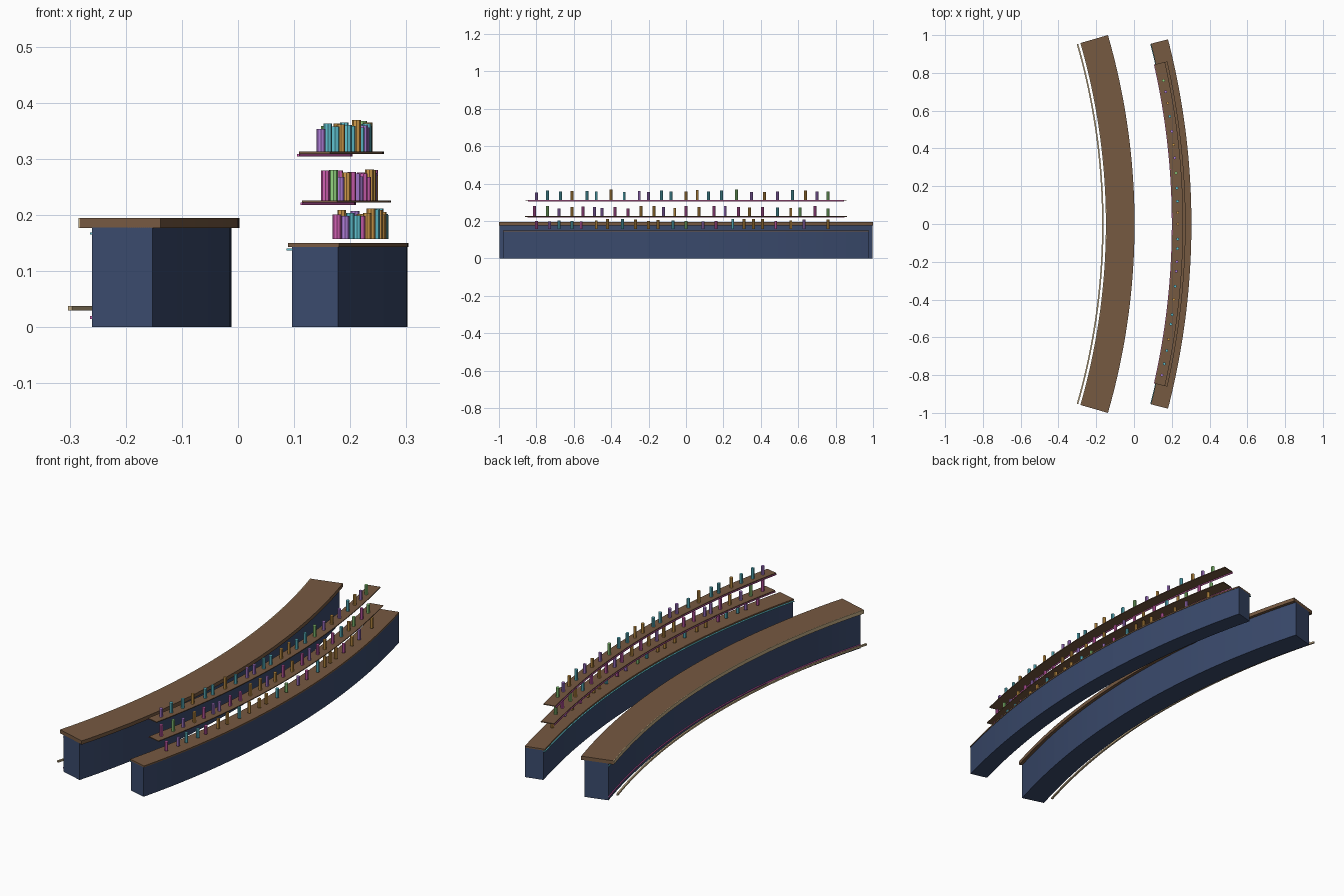
import bpy, bmesh, math, random

if "Cube" in bpy.data.objects:
    bpy.data.objects.remove(bpy.data.objects["Cube"])

random.seed(4)
CX = -3.614                      # shared centre of every arc lies on y = 0
END_BAR = math.radians(16.05)    # half sweep of front counter
END_BACK = math.radians(14.45)   # half sweep of back counter
END_SHELF = math.radians(12.79)  # half sweep of shelves


def material(name, r, g, b):
    m = bpy.data.materials.new(name)
    m.diffuse_color = (r, g, b, 1)
    m.use_nodes = True
    m.node_tree.nodes["Principled BSDF"].inputs["Base Color"].default_value = m.diffuse_color
    return m


WOOD = material("wood", 0.18, 0.10, 0.053)
NAVY = material("navy", 0.042, 0.068, 0.15)
BRASS = material("brass", 0.55, 0.42, 0.24)
GLASS = {
    "V": material("violet", 0.45, 0.22, 0.72),
    "T": material("teal", 0.12, 0.55, 0.65),
    "O": material("amber", 0.66, 0.34, 0.07),
    "G": material("green", 0.30, 0.68, 0.22),
    "P": material("pink", 0.66, 0.12, 0.46),
}


def finish(name, bm, mat):
    bmesh.ops.recalc_face_normals(bm, faces=bm.faces)
    me = bpy.data.meshes.new(name)
    bm.to_mesh(me)
    bm.free()
    me.materials.append(mat)
    ob = bpy.data.objects.new(name, me)
    bpy.context.collection.objects.link(ob)
    return ob


def arc(name, x0, x1, z0, z1, half, mat, n=48):
    """Rectangular section swept on an arc; x0, x1 are its x limits at y = 0."""
    bm = bmesh.new()
    rings = []
    for i in range(n + 1):
        a = half * (2 * i / n - 1)
        ring = []
        for x, z in ((x0, z0), (x1, z0), (x1, z1), (x0, z1)):
            r = x - CX
            ring.append(bm.verts.new((CX + r * math.cos(a), r * math.sin(a), z)))
        rings.append(ring)
    for p, q in zip(rings, rings[1:]):
        for k in range(4):
            bm.faces.new((p[k], p[(k + 1) % 4], q[(k + 1) % 4], q[k]))
    bm.faces.new(rings[0])
    bm.faces.new(rings[-1])
    return finish(name, bm, mat)


# Front counter with brass edge, foot rail and light strips
arc("counter_body", -0.124, -0.012, 0, 0.178, END_BAR, NAVY)
arc("counter_top", -0.146, 0.003, 0.177, 0.195, END_BAR, WOOD)
arc("counter_edge_trim", -0.149, -0.146, 0.177, 0.195, END_BAR, BRASS)
arc("foot_rail", -0.169, -0.161, 0.030, 0.038, END_BAR, BRASS)
arc("counter_upper_light", -0.128, -0.124, 0.165, 0.169, END_BAR, GLASS["T"])
arc("counter_lower_light", -0.128, -0.124, 0.015, 0.020, END_BAR, GLASS["P"])

# Back counter
arc("back_counter_body", 0.217, 0.302, 0, 0.143, END_BACK, NAVY)
arc("back_counter_top", 0.210, 0.304, 0.143, 0.150, END_BACK, WOOD)
arc("back_counter_light", 0.207, 0.217, 0.137, 0.140, END_BACK, GLASS["T"])

# Floating shelves with light strips under the inner edge
arc("lower_shelf", 0.209, 0.273, 0.222, 0.226, END_SHELF, WOOD)
arc("lower_shelf_light", 0.206, 0.210, 0.218, 0.222, END_SHELF, GLASS["P"])
arc("upper_shelf", 0.203, 0.260, 0.309, 0.313, END_SHELF, WOOD)
arc("upper_shelf_light", 0.200, 0.204, 0.304, 0.309, END_SHELF, GLASS["P"])

# Bottle rows: x at y = 0, base z, colour order, positions along y (hundredths)
ROWS = [
    ("counter_bottle", 0.260, 0.157, "PVTTPOOTOOOTGVPTOOOPOVO",
     (-80, -73, -68, -61, -56, -48, -42, -34, -27, -20, -15, -7,
      0, 9, 16, 25, 31, 36, 41, 48, 56, 63, 76)),
    ("lower_bottle", 0.242, 0.226, "PGVOPVVPPOOVOPOPVPOPTOGPG",
     (-81, -74, -68, -61, -55, -49, -45, -38, -31, -24, -17, -12,
      -6, 0, 7, 15, 21, 28, 34, 41, 49, 56, 61, 69, 76)),
    ("upper_bottle", 0.232, 0.313, "VTTOTTOTVVTTOOTTGVOVTOVG",
     (-80, -74, -67, -61, -53, -48, -40, -33, -25, -20, -13, -8,
      0, 6, 12, 19, 27, 35, 42, 49, 57, 64, 70, 76)),
]
for name, x, z, colours, ys in ROWS:
    for i, (c, y) in enumerate(zip(colours, ys)):
        h = random.uniform(0.040, 0.056)
        bm = bmesh.new()
        bmesh.ops.create_cone(bm, cap_ends=True, segments=8,
                              radius1=0.0078, radius2=0.0078, depth=h)
        ob = finish(f"{name}_{i + 1}", bm, GLASS[c])
        r, y = x - CX, y / 100
        ob.location = (CX + math.sqrt(r * r - y * y), y, z + h / 2)
